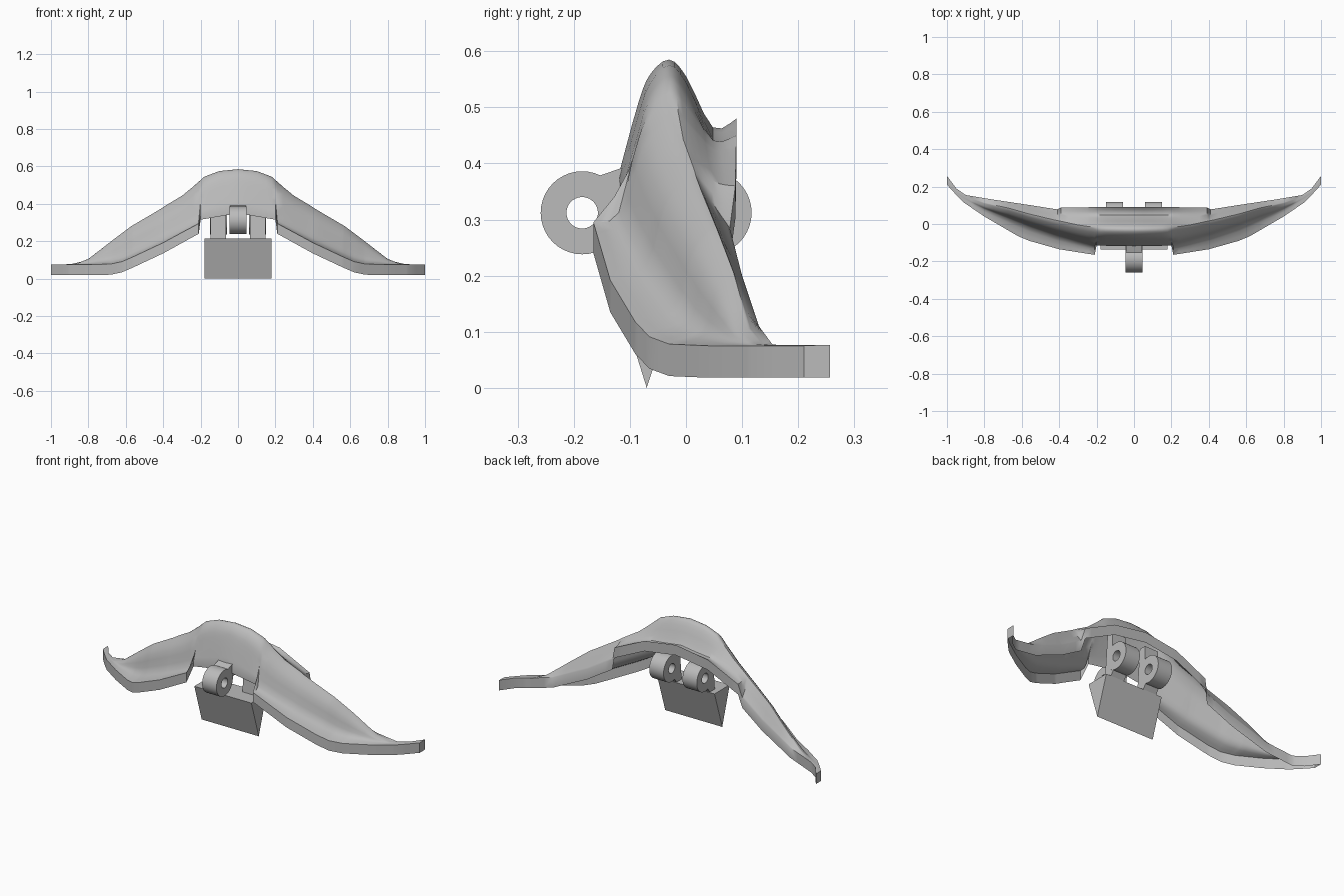
import bpy, bmesh, math
from mathutils import Vector

if "Cube" in bpy.data.objects:
    bpy.data.objects.remove(bpy.data.objects["Cube"], do_unlink=True)

GREY = (0.5, 0.5, 0.5, 1)
mat = bpy.data.materials.new("plain grey")
mat.use_nodes = True
mat.diffuse_color = GREY
mat.node_tree.nodes["Principled BSDF"].inputs["Base Color"].default_value = GREY


def finish(name, bm, angle=35):
    bmesh.ops.recalc_face_normals(bm, faces=bm.faces)
    mesh = bpy.data.meshes.new(name)
    bm.to_mesh(mesh)
    bm.free()
    obj = bpy.data.objects.new(name, mesh)
    bpy.context.collection.objects.link(obj)
    mesh.materials.append(mat)
    bpy.ops.object.select_all(action="DESELECT")
    obj.select_set(True)
    bpy.context.view_layer.objects.active = obj
    bpy.ops.object.shade_smooth_by_angle(angle=math.radians(angle))
    return obj


def sample(knots, x):
    """Linear value along a guide curve whose knots start with x."""
    for a, b in zip(knots, knots[1:]):
        if x <= b[0]:
            t = (x - a[0]) / (b[0] - a[0])
            return [p + (q - p) * t for p, q in zip(a[1:], b[1:])]
    return list(knots[-1][1:])


def blend(a, b, ty, tz):
    """Point between a and b with separate factors for y and z."""
    return Vector((a.x, a.y + (b.y - a.y) * ty, a.z + (b.z - a.z) * tz))


def spline(points, steps):
    """Smooth curve through the points."""
    pts = [points[0]] + points + [points[-1]]
    out = []
    for a, b, c, d in zip(pts, pts[1:], pts[2:], pts[3:]):
        for i in range(steps):
            t = i / steps
            out.append(0.5 * (2 * b + (c - a) * t + (2 * a - 5 * b + 4 * c - d) * t ** 2
                              + (3 * b - a - 3 * c + d) * t ** 3))
    return out + [points[-1]]


# Guide curves of the arched shell: x, y, z (front adds its skirt height)
front = [(0, -.12, .35, .03), (.2, -.115, .315, .03), (.21, -.165, .24, .055),
         (.4, -.135, .135, .057), (.56, -.09, .06, .057), (.62, -.065, .034, .057),
         (.68, -.03, .021, .057), (.8, .04, .018, .057), (.91, .115, .018, .057),
         (.95, .155, .018, .057), (1, .21, .018, .057)]
ridge = [(0, -.03, .585), (.1, -.03, .575), (.18, -.03, .545), (.24, -.025, .49),
         (.3, -.015, .44), (.45, .02, .35), (.57, .05, .28), (.67, .08, .205),
         (.8, .11, .105), (.87, .135, .078), (.95, .175, .076), (1, .235, .076)]
rear = [(0, .09, .48), (.2, .09, .45), (.39, .088, .36), (.41, .078, .285),
        (.55, .1, .2), (.75, .13, .11), (.9, .155, .076), (.95, .19, .076), (1, .257, .076)]
# Blend of the front shelf (y, z) and of the rear trough (z)
slope = [(0, .4, .64, 1.15), (.2, .25, .38, 1.12), (.21, .33, .08, 1.1), (.39, .45, .14, .85),
         (.41, .45, .14, .62), (.6, .55, .16, .6), (1, .5, .3, .6)]

bm = bmesh.new()
guides = (front, ridge, rear, slope)
stations = sorted({k[0] for g in guides for k in g} | {i / 20 for i in range(21)})
rows = []
for x in stations:
    fy, fz, skirt = sample(front, x)
    sy, sz, dip = sample(slope, x)
    hem = Vector((x, fy, fz))
    lip = Vector((x, fy, fz + skirt))
    crest = Vector([x] + sample(ridge, x))
    edge = Vector([x] + sample(rear, x))
    shelf = blend(lip, crest, sy, sz)
    trough = blend(crest, edge, .65, dip)
    curve = spline([lip, shelf, blend(shelf, crest, .4, .67), crest,
                    blend(crest, trough, .4, .26), trough, edge], 3)
    rim = Vector((x, edge.y, max(.018, edge.z - .058)))
    rows.append([bm.verts.new(p) for p in [hem] + curve + [rim]])
for r, s in zip(rows, rows[1:]):
    for i in range(len(r) - 1):
        bm.faces.new((r[i], s[i], s[i + 1], r[i + 1]))
bm.faces.new(rows[-1])
shell = finish("arched_shell", bm, 40)
mirror = shell.modifiers.new("Mirror", "MIRROR")
mirror.use_clip = True


def prism(name, profile, x0, x1):
    """Extrude a y-z outline along x."""
    bm = bmesh.new()
    face = bm.faces.new([bm.verts.new((x0, y, z)) for y, z in profile])
    ext = bmesh.ops.extrude_face_region(bm, geom=[face])["geom"]
    for v in ext:
        if isinstance(v, bmesh.types.BMVert):
            v.co.x = x1
    return finish(name, bm)


def lug(name, y, z, radius, hole, x0, x1, sides=40):
    """Ring with a pin hole running along x."""
    bm = bmesh.new()
    loops = []
    for x, r in ((x0, radius), (x1, radius), (x1, hole), (x0, hole)):
        loops.append([bm.verts.new((x, y + r * math.cos(math.tau * i / sides),
                                    z + r * math.sin(math.tau * i / sides)))
                      for i in range(sides)])
    for a, b in zip(loops, loops[1:] + loops[:1]):
        for i in range(sides):
            j = (i + 1) % sides
            bm.faces.new((a[i], a[j], b[j], b[i]))
    return finish(name, bm)


# Wedge blade under the arch
prism("wedge", [(-.137, .215), (-.07, 0), (0, .215)], -.18, .18)

# Front hinge lug and its web to the shell
lug("front_lug", -.185, .312, .074, .028, -.045, .045)
prism("front_lug_web", [(-.155, .378), (-.105, .395), (-.105, .33), (-.118, .30), (-.14, .31)],
      -.044, .044)

# Rear hinge lugs with webs up to the shell and down to the wedge
for side, sign in (("left", 1), ("right", -1)):
    x0, x1 = sorted((sign * .06, sign * .15))
    lug(side + "_rear_lug", .042, .312, .075, .028, x0, x1)
    prism(side + "_rear_lug_web",
          [(-.05, .215), (-.005, .215), (.02, .25), (0, .312), (.01, .375), (.01, .46), (-.03, .46)],
          x0 + .003, x1 - .003)
